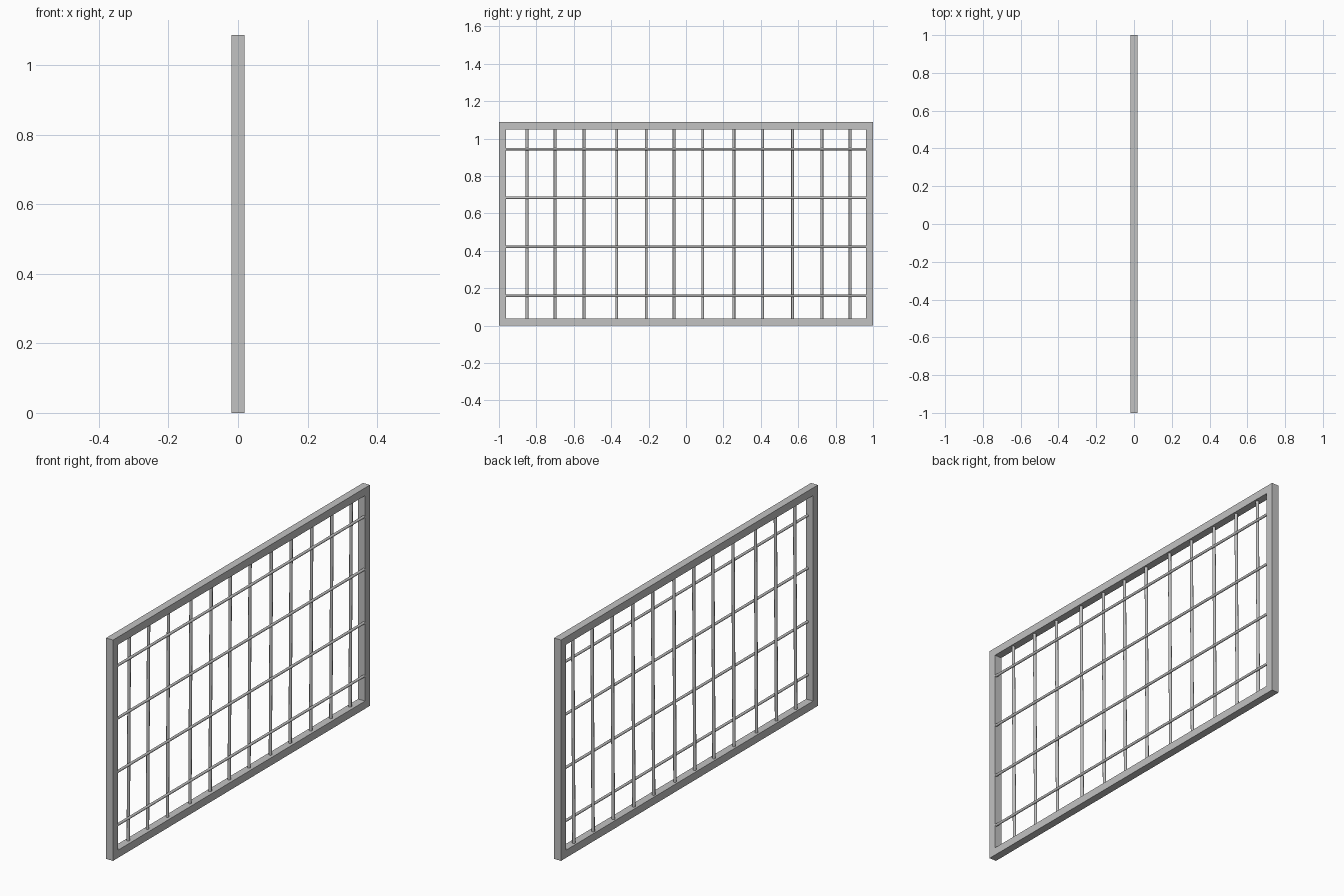
import bpy
import bmesh
from mathutils import Vector

cube = bpy.data.objects.get("Cube")
if cube:
    bpy.data.objects.remove(cube, do_unlink=True)

HEIGHT = 1.088
HALF_DEPTH = 0.019
BORDER = 0.038
TILT = 0.003

grey = bpy.data.materials.new("metal_grey")
grey.use_nodes = True
colour = (0.54, 0.54, 0.54, 1)
grey.diffuse_color = colour
grey.node_tree.nodes["Principled BSDF"].inputs["Base Color"].default_value = colour


def add_object(name, bm):
    bmesh.ops.recalc_face_normals(bm, faces=bm.faces)
    mesh = bpy.data.meshes.new(name)
    bm.to_mesh(mesh)
    bm.free()
    mesh.materials.append(grey)
    obj = bpy.data.objects.new(name, mesh)
    bpy.context.scene.collection.objects.link(obj)
    return obj


def add_rod(name, start, end, radius):
    start, end = Vector(start), Vector(end)
    bm = bmesh.new()
    bmesh.ops.create_cone(bm, cap_ends=True, segments=12, radius1=radius,
                          radius2=radius, depth=(end - start).length)
    for face in bm.faces:
        face.smooth = len(face.verts) == 4
    rod = add_object(name, bm)
    rod.location = (start + end) / 2
    rod.rotation_euler = (end - start).to_track_quat("Z", "Y").to_euler()


# Outer frame: a rectangular ring with square edges
bm = bmesh.new()


def rectangle(x, inset):
    y, low, high = 1 - inset, inset, HEIGHT - inset
    return [bm.verts.new((x, *p)) for p in ((-y, low), (y, low), (y, high), (-y, high))]


loops = [rectangle(x, inset) for x, inset in (
    (-HALF_DEPTH, 0), (HALF_DEPTH, 0), (HALF_DEPTH, BORDER), (-HALF_DEPTH, BORDER))]
for k in range(4):
    a, b = loops[k], loops[(k + 1) % 4]
    for i in range(4):
        j = (i + 1) % 4
        bm.faces.new((a[i], a[j], b[j], b[i]))
add_object("outer_frame", bm)

# Upright rods, unevenly spaced and leaning slightly
uprights = [-0.85, -0.70, -0.545, -0.37, -0.213, -0.064,
            0.09, 0.256, 0.41, 0.57, 0.727, 0.877]
for i, y in enumerate(uprights):
    add_rod(f"upright_rod_{i + 1}", (-TILT, y, BORDER - 0.005),
            (TILT, y, HEIGHT - BORDER + 0.005), 0.0075)

# Cross rods, fixed against one side of the uprights
reach = 1 - BORDER + 0.005
for i, z in enumerate([0.159, 0.421, 0.684, 0.944]):
    add_rod(f"cross_rod_{i + 1}", (0.012, -reach, z), (0.012, reach, z), 0.0065)
